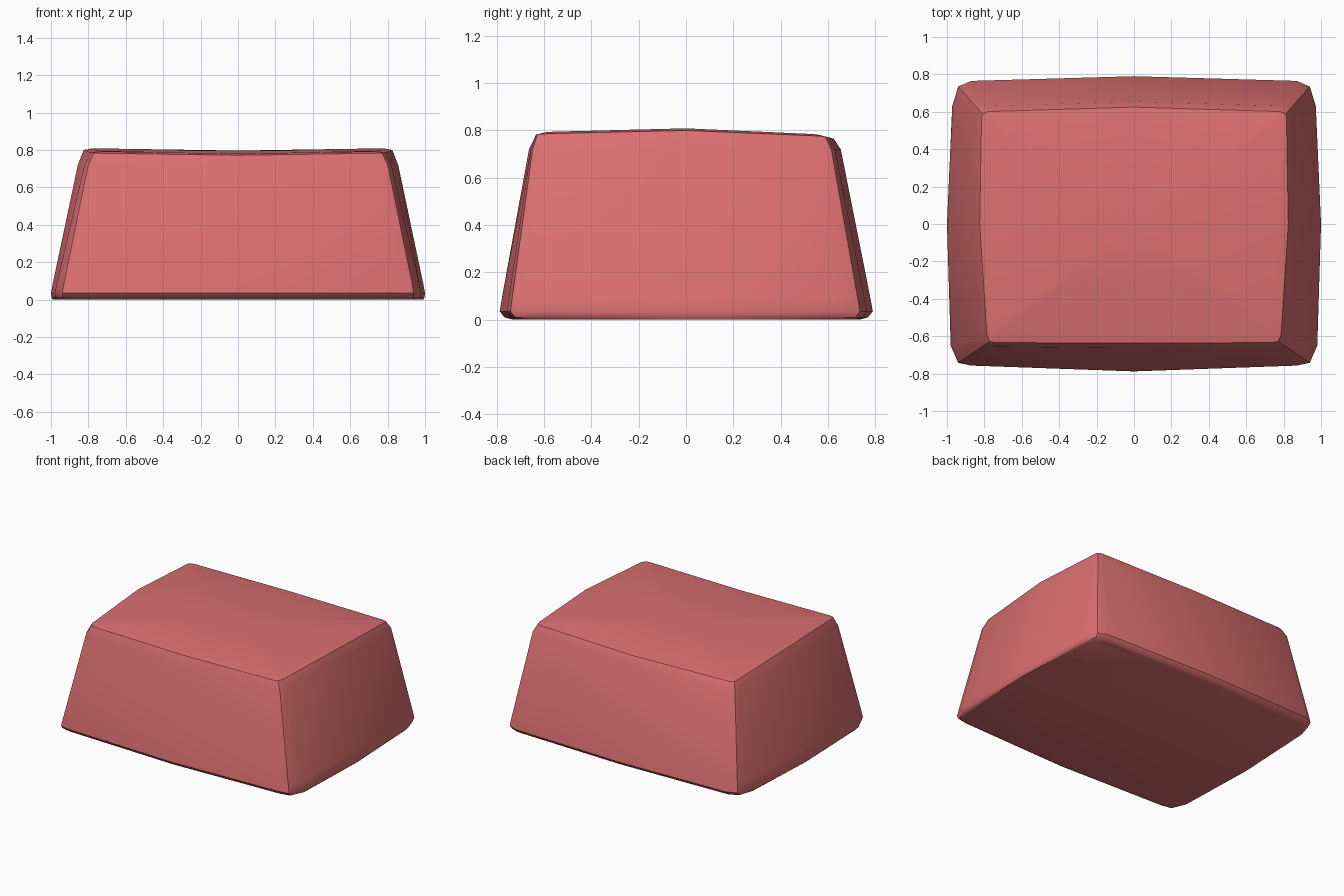
import bpy, bmesh, math

cube = bpy.data.objects.get("Cube")
if cube:
    bpy.data.objects.remove(cube, do_unlink=True)

# Single soft red colour
red = bpy.data.materials.new("soft_red")
red.use_nodes = True
colour = (0.71, 0.16, 0.16, 1)
red.diffuse_color = colour
red.node_tree.nodes["Principled BSDF"].inputs["Base Color"].default_value = colour

# Half outlines (front middle, round the left side, to back middle)
base = [(0, -.788), (.87, -.757), (.94, -.742), (.98, -.65), (1, 0),
        (.972, .63), (.94, .735), (.87, .765), (0, .79)]
rim = [(0, -.637), (.745, -.634), (.77, -.628), (.786, -.595), (.825, 0),
       (.815, .57), (.81, .588), (.78, .601), (0, .625)]
rim_z = [.772, .783, .784, .786, .8, .776, .774, .772, .765]


def scaled(points, sx, sy):
    return [(x * sx, y * sy) for x, y in points]


def blend(a, b, t):
    return [(p[0] + (q[0] - p[0]) * t, p[1] + (q[1] - p[1]) * t) for p, q in zip(a, b)]


def ring(bm, points, heights):
    """Closed loop from a half outline mirrored across x."""
    half = [(x, y, z) for (x, y), z in zip(points, heights)]
    full = half + [(-x, y, z) for x, y, z in half[-2:0:-1]]
    return [bm.verts.new(co) for co in full]


def level(z):
    return [z] * len(base)


# Tapered body: rounded underside, sloping walls, shoulder and dished top
bm = bmesh.new()
rings = [
    ring(bm, scaled(base, .99, .93), level(0)),
    ring(bm, scaled(base, .997, .975), level(.01)),
    ring(bm, base, level(.035)),
    ring(bm, blend(base, rim, .06), level(.09)),
    ring(bm, blend(base, rim, .82), level(.72)),
    ring(bm, rim, rim_z),
    ring(bm, scaled(rim, .94, .94), [z + .009 for z in rim_z]),
]
count = len(rings[0])
for low, high in zip(rings, rings[1:]):
    for i in range(count):
        j = (i + 1) % count
        bm.faces.new((low[i], low[j], high[j], high[i]))
bm.faces.new(rings[0][::-1])
centre = bm.verts.new((0, 0, .797))
for i in range(count):
    bm.faces.new((rings[-1][i], rings[-1][(i + 1) % count], centre))
bmesh.ops.recalc_face_normals(bm, faces=bm.faces[:])

mesh = bpy.data.meshes.new("tapered_block")
bm.to_mesh(mesh)
bm.free()
mesh.materials.append(red)
block = bpy.data.objects.new("tapered_block", mesh)
bpy.context.collection.objects.link(block)

# Smooth faces with crisp top, bottom and corner edges
bpy.ops.object.select_all(action='DESELECT')
block.select_set(True)
bpy.context.view_layer.objects.active = block
bpy.ops.object.shade_smooth_by_angle(angle=math.radians(38))
